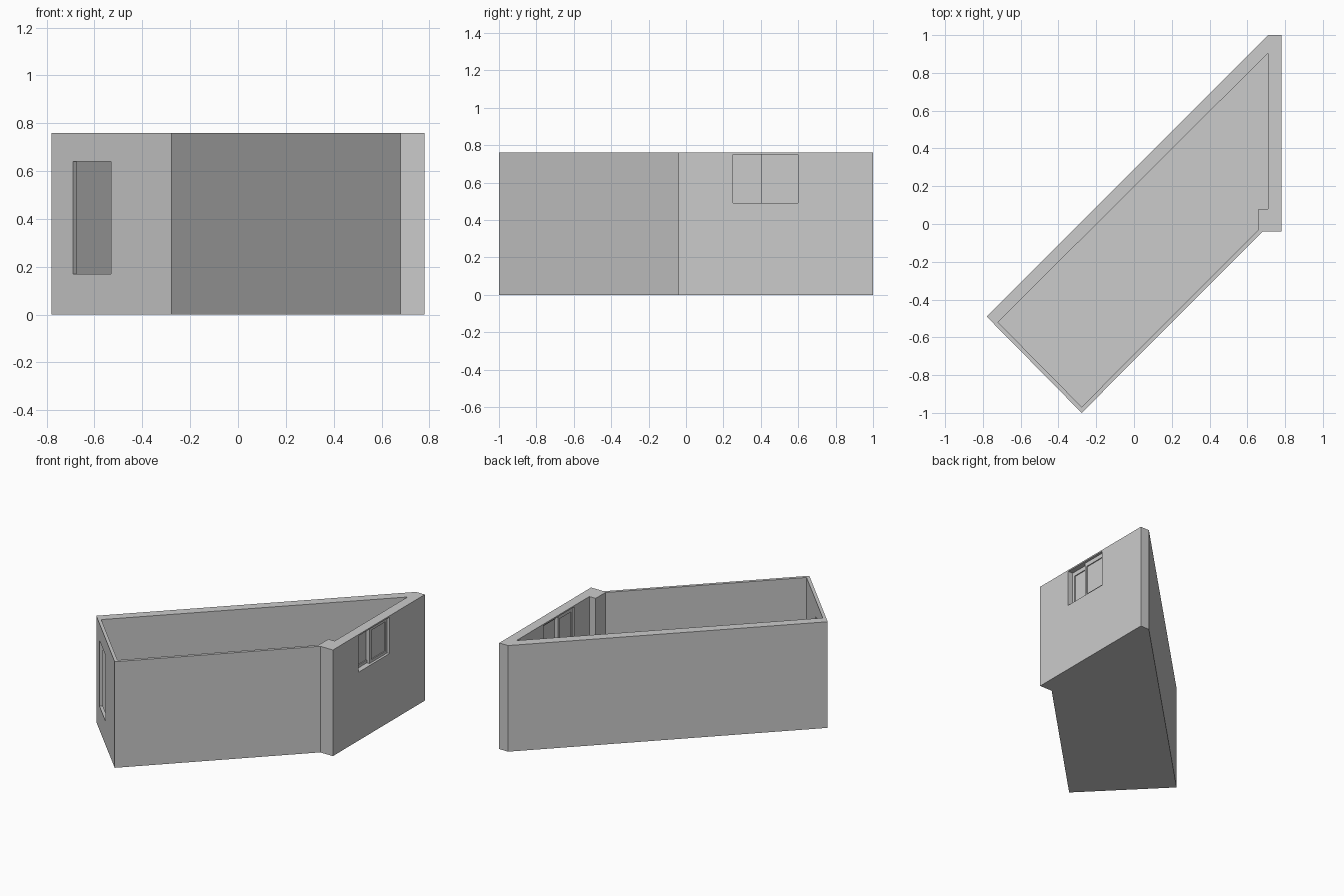
import bpy
import bmesh
from math import radians
from mathutils import Matrix, Vector

cube = bpy.data.objects.get("Cube")
if cube:
    bpy.data.objects.remove(cube, do_unlink=True)

HEIGHT = 0.76
FLOOR = 0.01

plaster = bpy.data.materials.new("plain grey")
plaster.use_nodes = True
grey = (0.6, 0.6, 0.6, 1)
plaster.diffuse_color = grey
plaster.node_tree.nodes["Principled BSDF"].inputs["Base Color"].default_value = grey


def add_object(name, bm):
    bmesh.ops.recalc_face_normals(bm, faces=bm.faces)
    mesh = bpy.data.meshes.new(name)
    bm.to_mesh(mesh)
    bm.free()
    mesh.materials.append(plaster)
    obj = bpy.data.objects.new(name, mesh)
    bpy.context.collection.objects.link(obj)
    return obj


def prism(name, outline, bottom, top):
    """Extrude a plan outline upwards."""
    bm = bmesh.new()
    face = bm.faces.new([bm.verts.new((x, y, bottom)) for x, y in outline])
    moved = bmesh.ops.extrude_face_region(bm, geom=[face])["geom"]
    verts = [v for v in moved if isinstance(v, bmesh.types.BMVert)]
    bmesh.ops.translate(bm, verts=verts, vec=(0, 0, top - bottom))
    return add_object(name, bm)


def add_box(bm, low, high, turn=0):
    """Add a box, optionally turned about its own upright axis."""
    low, high = Vector(low), Vector(high)
    matrix = (Matrix.Translation((low + high) / 2)
              @ Matrix.Rotation(radians(turn), 4, "Z")
              @ Matrix.Diagonal((high - low).to_4d()))
    bmesh.ops.create_cube(bm, size=1, matrix=matrix)


def box(name, low, high, turn=0):
    bm = bmesh.new()
    add_box(bm, low, high, turn)
    return add_object(name, bm)


def cut(target, cutter):
    cutter.hide_render = True
    mod = target.modifiers.new("cut", "BOOLEAN")
    mod.operation = "DIFFERENCE"
    mod.solver = "EXACT"
    mod.object = cutter
    bpy.context.view_layer.objects.active = target
    bpy.ops.object.modifier_apply(modifier=mod.name)
    bpy.data.objects.remove(cutter, do_unlink=True)


# Room shell: solid footprint, hollowed down to a thin floor
outer = [(0.71, 1), (-0.78, -0.49), (-0.277, -1), (0.68, -0.04),
         (0.78, -0.04), (0.78, 1)]
inner = [(0.71, 0.905), (-0.72, -0.52), (-0.277, -0.968), (0.66, -0.03),
         (0.66, 0.08), (0.71, 0.08)]
walls = prism("room_walls", outer, 0, HEIGHT)
cut(walls, prism("room_hollow", inner, FLOOR, HEIGHT + 0.2))

# Tall open slot through the short diagonal end wall
slot_x, slot_y, slot_half = -0.61, -0.66, 0.113
cut(walls, box("slot_cutter",
               (slot_x - slot_half, slot_y - 0.1, 0.17),
               (slot_x + slot_half, slot_y + 0.1, 0.64), -45))

# Window opening through the straight side wall
SILL, HEAD = 0.49, 0.75
cut(walls, box("window_cutter", (0.69, 0.25, SILL), (0.85, 0.6, HEAD)))


def sash(name, x, y0, y1):
    """Sliding sash: four rails around a thinner pane."""
    half, rail, head_rail = 0.01, 0.02, 0.03
    bm = bmesh.new()
    for a, b in ((y0, y0 + rail), (y1 - rail, y1)):
        add_box(bm, (x - half, a, SILL), (x + half, b, HEAD))
    for a, b in ((SILL, SILL + rail), (HEAD - head_rail, HEAD)):
        add_box(bm, (x - half, y0 + rail, a), (x + half, y1 - rail, b))
    add_box(bm, (x - 0.003, y0 + rail, SILL + rail),
            (x + 0.003, y1 - rail, HEAD - head_rail))
    return add_object(name, bm)


# Two overlapping sashes, one behind the other
sash("window_sash_outer", 0.752, 0.4, 0.6)
sash("window_sash_inner", 0.731, 0.25, 0.42)
